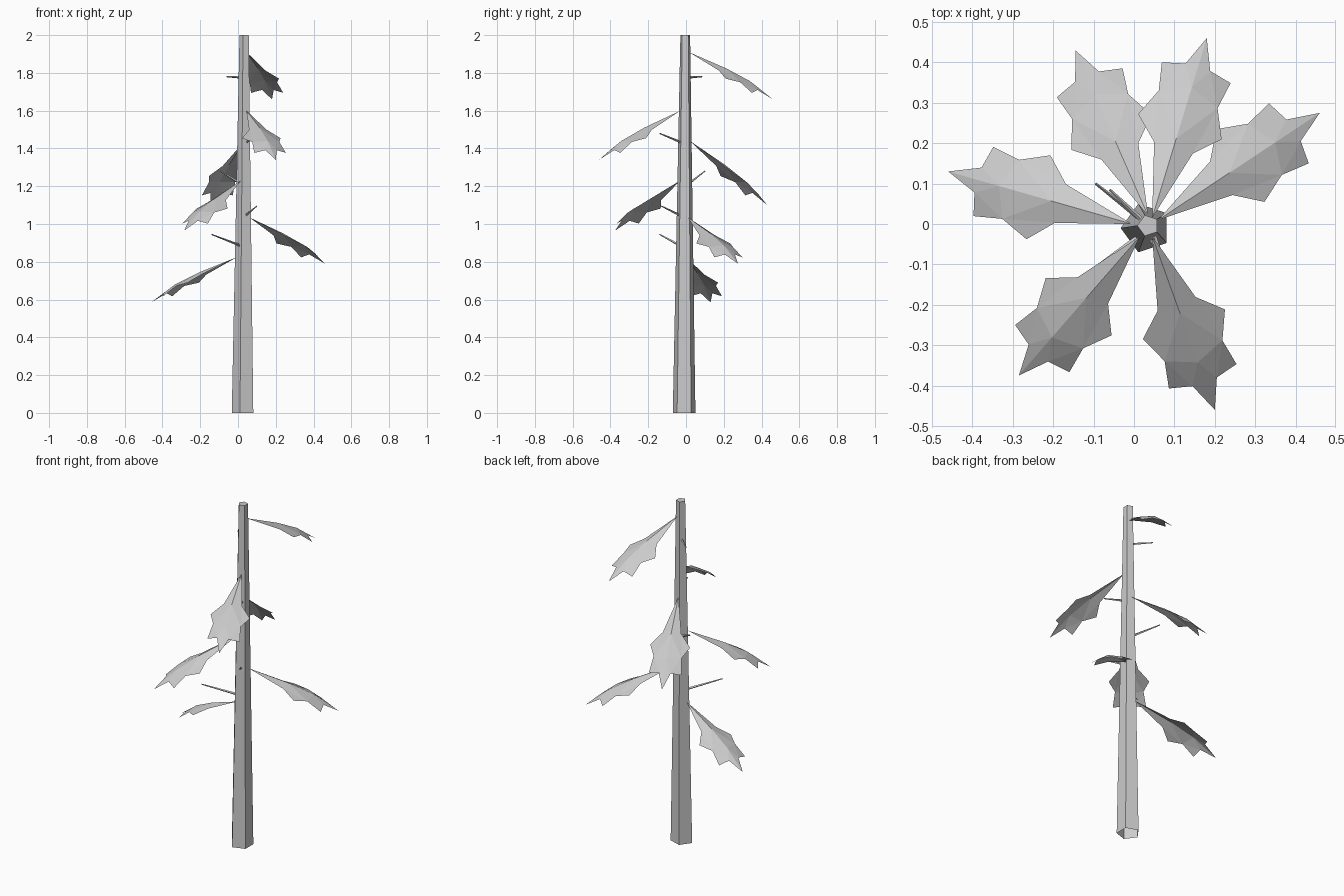
import bpy, bmesh, math
from mathutils import Vector

if "Cube" in bpy.data.objects:
    bpy.data.objects.remove(bpy.data.objects["Cube"])

grey = bpy.data.materials.new("light_grey")
grey.use_nodes = True
grey.diffuse_color = (0.6, 0.6, 0.6, 1)
grey.node_tree.nodes["Principled BSDF"].inputs["Base Color"].default_value = (0.6, 0.6, 0.6, 1)


def finish(bm, name):
    mesh = bpy.data.meshes.new(name)
    bm.to_mesh(mesh)
    bm.free()
    mesh.materials.append(grey)
    obj = bpy.data.objects.new(name, mesh)
    bpy.context.collection.objects.link(obj)
    return obj


def tapered(name, start, end, r0, r1, sides, turn=0.0, level=False):
    """Tapered prism from start to end, open at its root."""
    start, end = Vector(start), Vector(end)
    axis = (end - start).normalized()
    if level:
        u, v = Vector((1, 0, 0)), Vector((0, 1, 0))
    else:
        u = axis.cross(Vector((0, 0, 1))).normalized()
        v = axis.cross(u)
    bm = bmesh.new()
    rings = []
    for centre, r in ((start, r0), (end, r1)):
        ring = []
        for i in range(sides):
            a = turn + math.tau * i / sides
            ring.append(bm.verts.new(centre + r * (math.cos(a) * u + math.sin(a) * v)))
        rings.append(ring)
    for i in range(sides):
        j = (i + 1) % sides
        bm.faces.new((rings[0][i], rings[0][j], rings[1][j], rings[1][i]))
    bm.faces.new(rings[1])
    return finish(bm, name)


# Lobed leaf: midrib and half outline as (fraction of length, half width, lift)
MIDRIB = [(0, 0, 0), (0.42, 0, 0.022), (0.7, 0, 0.025), (1, 0, 0)]
EDGE = [(0.39, 0.05, 0.0), (0.52, 0.108, -0.012), (0.655, 0.076, 0.005),
        (0.82, 0.089, -0.012), (0.83, 0.032, 0.008)]


def leaf(name, root, tip):
    root, tip = Vector(root), Vector(tip)
    along = tip - root
    side = Vector((0, 0, 1)).cross(along).normalized()
    up = along.normalized().cross(side)
    bm = bmesh.new()

    def point(p, sign=1):
        return bm.verts.new(root + along * p[0] + side * p[1] * sign + up * p[2])

    r0, r1, r2, end = [point(p) for p in MIDRIB]
    for sign in (1, -1):
        p1, p2, p3, p4, p5 = [point(p, sign) for p in EDGE]
        for tri in ((r0, r1, p1), (r1, p3, p1), (p1, p3, p2),
                    (r1, r2, p3), (r2, p5, p3), (p3, p5, p4), (r2, end, p5)):
            bm.faces.new(tri if sign > 0 else tri[::-1])
    return finish(bm, name)


# Trunk: five flat sides
tapered("trunk", (0.03, -0.01, 0), (0.035, -0.004, 2), 0.063, 0.027, 5,
        math.radians(36), level=True)

# Leaves, from the top down
LEAVES = [((0.045, 0.015, 1.91), (0.18, 0.46, 1.66)),
          ((0.045, -0.03, 1.6), (0.2, -0.46, 1.34)),
          ((0.035, 0.02, 1.44), (-0.145, 0.43, 1.1)),
          ((0.015, -0.03, 1.23), (-0.285, -0.375, 0.965)),
          ((0.06, 0.01, 1.035), (0.46, 0.275, 0.79)),
          ((-0.005, 0.0, 0.825), (-0.46, 0.13, 0.585))]
for i, (root, tip) in enumerate(LEAVES):
    leaf(f"leaf_{i + 1}", root, tip)

# Bare twigs
TWIGS = [((0.03, 0.0, 1.775), (-0.06, 0.085, 1.78)),
         ((0.045, -0.02, 1.43), (0.09, -0.14, 1.48)),
         ((0.02, 0.01, 1.21), (-0.095, 0.1, 1.28)),
         ((0.04, -0.03, 1.045), (0.1, -0.13, 1.095)),
         ((0.015, -0.03, 0.885), (-0.14, -0.14, 0.945))]
for i, (root, tip) in enumerate(TWIGS):
    tapered(f"twig_{i + 1}", root, tip, 0.007, 0.003, 4)
